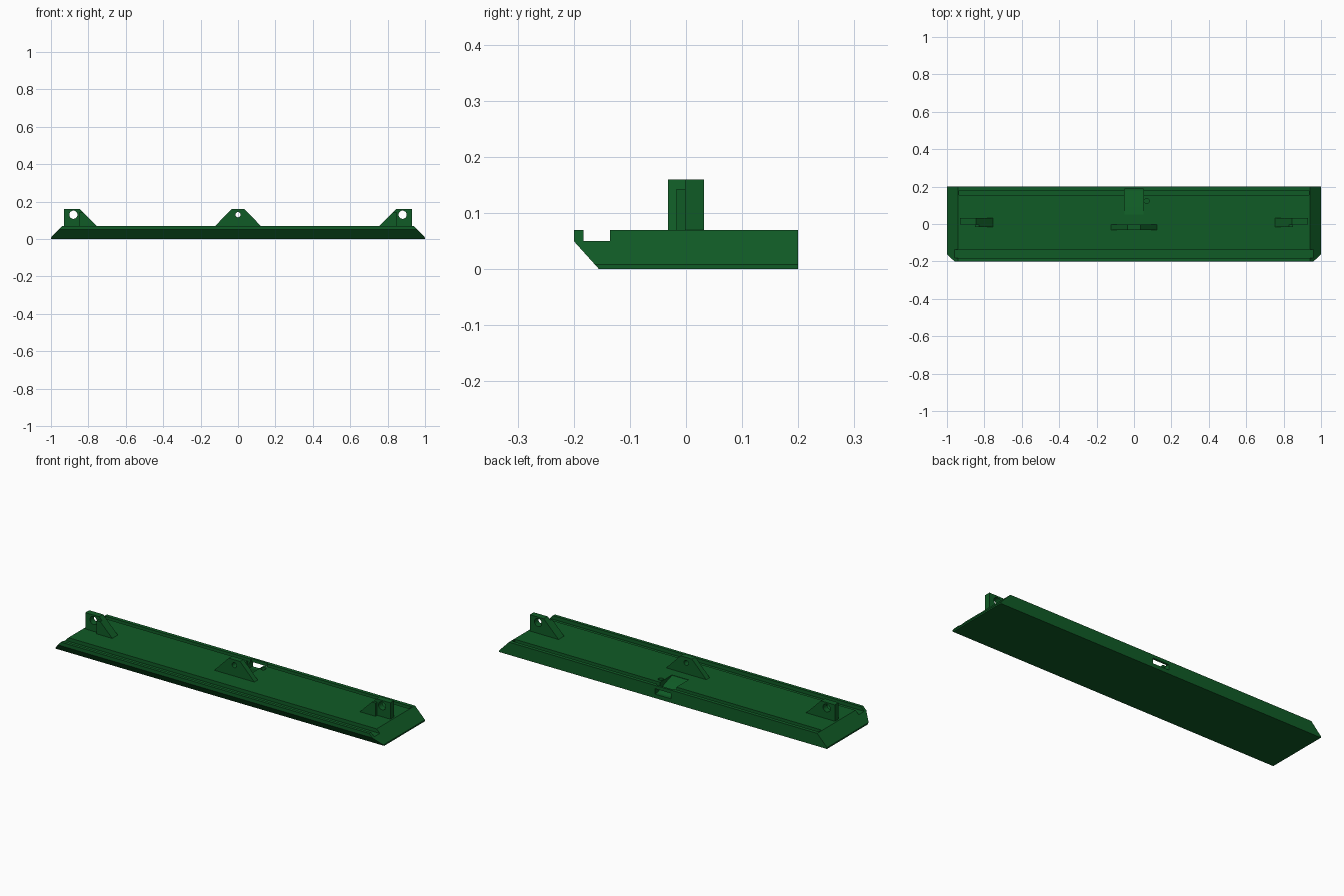
import bpy, bmesh, math
from mathutils import Vector

if "Cube" in bpy.data.objects:
    bpy.data.objects.remove(bpy.data.objects["Cube"])

green = bpy.data.materials.new("dark_green")
green.diffuse_color = (0.005, 0.105, 0.019, 1)
green.use_nodes = True
green.node_tree.nodes["Principled BSDF"].inputs["Base Color"].default_value = green.diffuse_color


def prism(name, pts, lo, hi, axis):
    """Extrude a profile along x (points are y, z) or y (points are x, z)."""
    def place(p, d):
        return (d, p[0], p[1]) if axis == 'x' else (p[0], d, p[1])
    bm = bmesh.new()
    face = bm.faces.new([bm.verts.new(place(p, lo)) for p in pts])
    ext = bmesh.ops.extrude_face_region(bm, geom=[face])
    shift = Vector((hi - lo, 0, 0) if axis == 'x' else (0, hi - lo, 0))
    bmesh.ops.translate(bm, verts=[v for v in ext['geom'] if isinstance(v, bmesh.types.BMVert)], vec=shift)
    bmesh.ops.recalc_face_normals(bm, faces=bm.faces[:])
    me = bpy.data.meshes.new(name)
    bm.to_mesh(me)
    bm.free()
    me.materials.append(green)
    ob = bpy.data.objects.new(name, me)
    bpy.context.collection.objects.link(ob)
    return ob


def circle(cx, cz, r, n=24):
    return [(cx + r * math.cos(2 * math.pi * i / n), cz + r * math.sin(2 * math.pi * i / n)) for i in range(n)]


def cut(target, cutter):
    mod = target.modifiers.new("cut", 'BOOLEAN')
    mod.operation = 'DIFFERENCE'
    mod.solver = 'EXACT'
    mod.object = cutter
    bpy.context.view_layer.objects.active = target
    bpy.ops.object.modifier_apply(modifier=mod.name)
    bpy.data.objects.remove(cutter, do_unlink=True)


# base plate with chamfered front edge and open front groove
base = prism("base_plate", [(-0.155, 0), (0.2, 0), (0.2, 0.07), (-0.135, 0.07), (-0.135, 0.05),
                            (-0.183, 0.05), (-0.183, 0.07), (-0.2, 0.07), (-0.2, 0.05)], -1, 1, 'x')
# bevelled ends: a thin upright lip, then a slope inwards
bm = bmesh.new()
bm.from_mesh(base.data)
bmesh.ops.bisect_plane(bm, geom=bm.verts[:] + bm.edges[:] + bm.faces[:],
                       plane_co=(0, 0, 0.008), plane_no=(0, 0, 1))
for v in bm.verts:
    v.co.x *= 1 - max(0, v.co.z - 0.008) * 0.06 / 0.062
bm.to_mesh(base.data)
bm.free()

# closed rear groove
cut(base, prism("rear_groove_cutter", [(0.155, 0.05), (0.18, 0.05), (0.18, 0.1), (0.155, 0.1)],
                -0.935, 0.935, 'x'))
# ramped pocket that opens through the back face under a thin bridge
cut(base, prism("pocket_cutter", [(0.05, 0.1), (0.05, 0.068), (0.09, 0.055), (0.18, 0.022), (0.25, 0.022),
                                  (0.25, 0.052), (0.188, 0.052), (0.188, 0.1)], -0.05, 0.05, 'x'))
# small blind hole beside the pocket
bpy.ops.mesh.primitive_cylinder_add(vertices=20, radius=0.014, depth=0.08, location=(0.068, 0.123, 0.07))
cut(base, bpy.context.object)

# end lugs, each with a pin hole and a sloped gusset in front
for side, s in (("left", -1), ("right", 1)):
    lug = prism(side + "_lug", [(s * x, z) for x, z in
                                [(0.93, 0.065), (0.93, 0.16), (0.845, 0.16), (0.755, 0.07), (0.755, 0.065)]],
                -0.002, 0.032, 'y')
    cut(lug, prism("lug_hole_cutter", circle(s * 0.88, 0.13, 0.022), -0.1, 0.1, 'y'))
    prism(side + "_gusset", [(s * x, z) for x, z in
                             [(0.85, 0.065), (0.85, 0.143), (0.828, 0.143), (0.755, 0.07), (0.755, 0.065)]],
          -0.017, -0.002, 'y')

# centre lug with a smaller hole
lug = prism("centre_lug", [(-0.122, 0.065), (0.122, 0.065), (0.122, 0.07), (0.035, 0.16),
                           (-0.035, 0.16), (-0.122, 0.07)], -0.032, -0.002, 'y')
cut(lug, prism("centre_hole_cutter", circle(0, 0.13, 0.014), -0.1, 0.1, 'y'))
